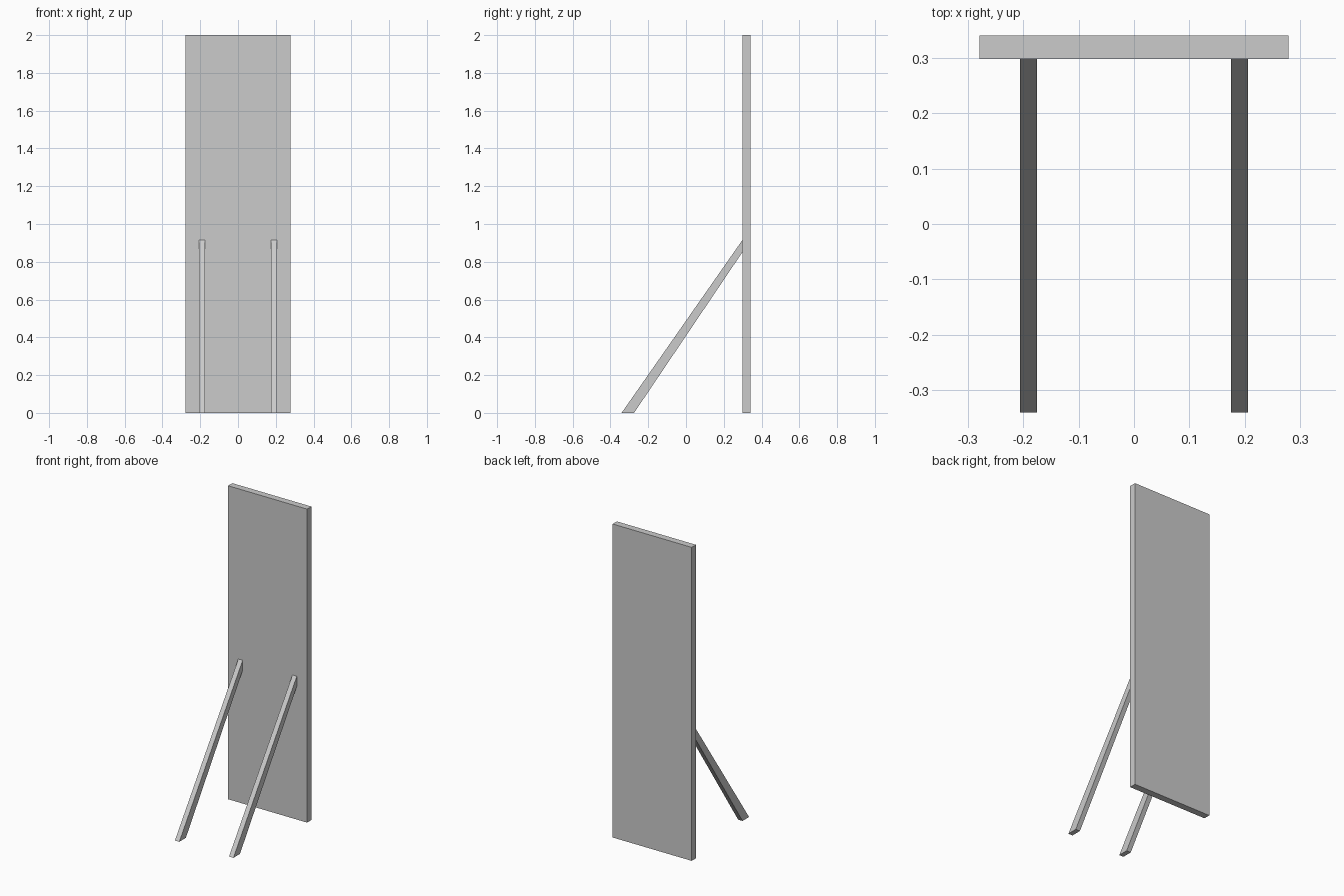
import bpy

if "Cube" in bpy.data.objects:
    bpy.data.objects.remove(bpy.data.objects["Cube"])


def extrude_x(name, profile, x0, x1):
    """Extrude a counter-clockwise (y, z) profile from x0 to x1."""
    n = len(profile)
    verts = [(x, y, z) for x in (x0, x1) for y, z in profile]
    faces = [tuple(reversed(range(n))), tuple(range(n, 2 * n))]
    faces += [(i, (i + 1) % n, n + (i + 1) % n, n + i) for i in range(n)]
    mesh = bpy.data.meshes.new(name)
    mesh.from_pydata(verts, [], faces)
    obj = bpy.data.objects.new(name, mesh)
    bpy.context.collection.objects.link(obj)
    return obj


# Upright board
extrude_x("panel", [(0.298, 0), (0.341, 0), (0.341, 2), (0.298, 2)], -0.279, 0.279)

# Slanted props, cut flat at the floor and against the board
strut = [(-0.341, 0), (-0.275, 0), (0.298, 0.85), (0.298, 0.914)]
for side, cx in (("left", -0.191), ("right", 0.191)):
    extrude_x(side + "_support_strut", strut, cx - 0.0155, cx + 0.0155)
